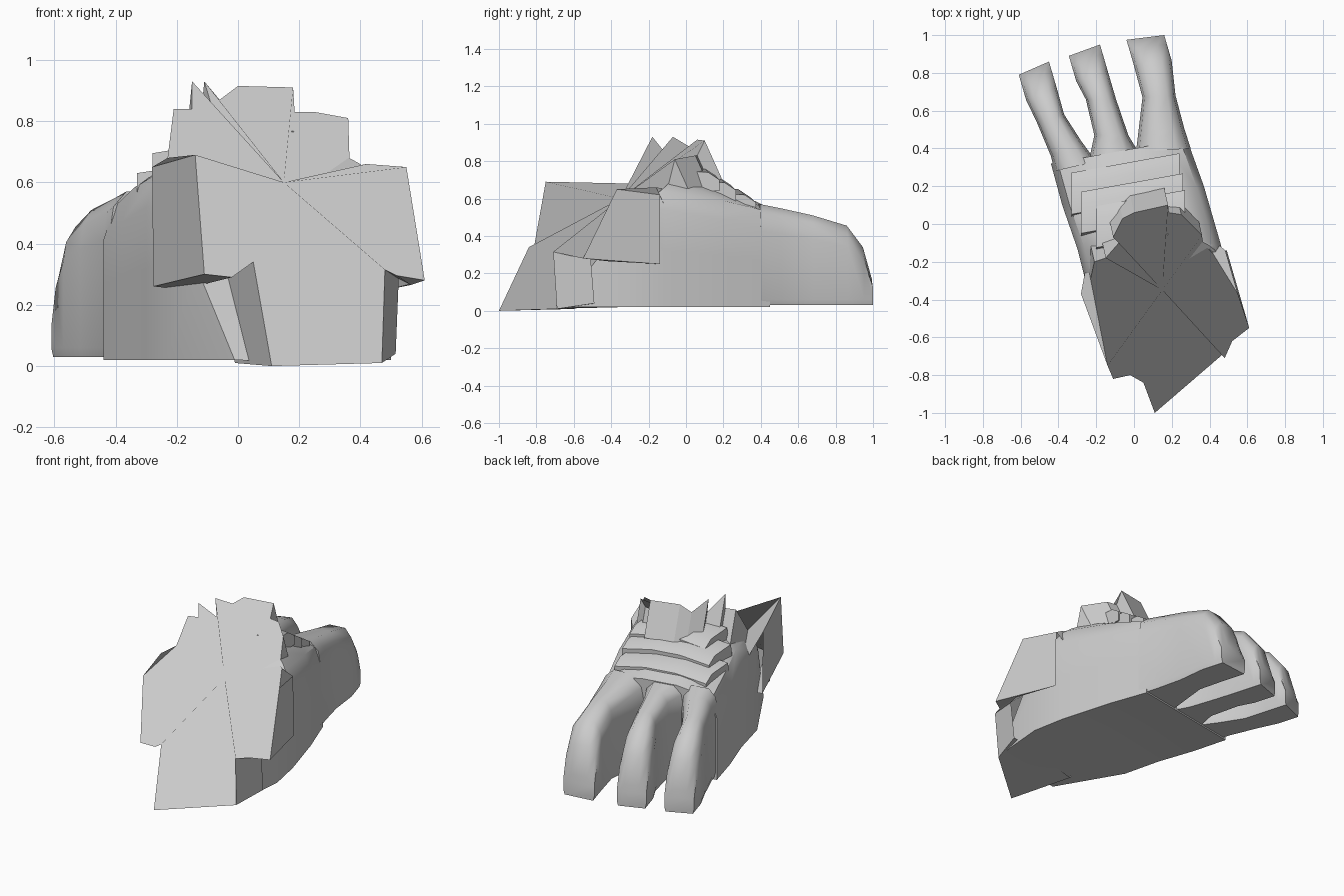
import bpy, bmesh, math
from mathutils import Vector

if "Cube" in bpy.data.objects:
    bpy.data.objects.remove(bpy.data.objects["Cube"])

stone = bpy.data.materials.new("grey stone")
stone.diffuse_color = (0.6, 0.6, 0.6, 1)
stone.use_nodes = True
stone.node_tree.nodes["Principled BSDF"].inputs["Base Color"].default_value = stone.diffuse_color


def finish(bm, name, angle=None):
    bmesh.ops.recalc_face_normals(bm, faces=bm.faces)
    me = bpy.data.meshes.new(name)
    bm.to_mesh(me)
    bm.free()
    ob = bpy.data.objects.new(name, me)
    bpy.context.collection.objects.link(ob)
    me.materials.append(stone)
    if angle:
        bpy.ops.object.select_all(action='DESELECT')
        ob.select_set(True)
        bpy.context.view_layer.objects.active = ob
        bpy.ops.object.shade_smooth_by_angle(angle=math.radians(angle))
    return ob


def loft(rings):
    bm = bmesh.new()
    loops = [[bm.verts.new(p) for p in r] for r in rings]
    n = len(loops[0])
    for a, b in zip(loops, loops[1:]):
        for i in range(n):
            j = (i + 1) % n
            bm.faces.new((a[i], a[j], b[j], b[i]))
    bm.faces.new(loops[0])
    bm.faces.new(loops[-1])
    return bm


def section(lx, ly, rx, ry, profile):
    # profile = (fraction from left to right, height)
    return [(lx + (rx - lx) * t, ly + (ry - ly) * t, z) for t, z in profile]


# Foot body: sections from toe roots to heel, trimmed behind the break
def body_profile(edge, mid, arch):
    return [(0, 0.02), (0, edge * 0.5), (0, edge - 0.12), (0.05, edge - 0.01), (0.2, (edge + mid) / 2),
            (0.35, mid), (0.65, mid), (0.83, (edge + mid) / 2), (0.95, edge), (1, edge - 0.1),
            (1, edge * 0.5), (1, 0.02), (0.5, arch)]


rings = [section(*s[:4], body_profile(*s[4:])) for s in (
    (-0.44, 0.32, 0.28, 0.45, 0.53, 0.57, 0.02),
    (-0.38, 0.10, 0.37, 0.20, 0.59, 0.68, 0.04),
    (-0.30, -0.13, 0.46, -0.11, 0.64, 0.79, 0.04),
    (-0.24, -0.37, 0.50, -0.32, 0.64, 0.82, 0.02),
    (0.0, -0.78, 0.47, -0.68, 0.62, 0.75, 0.01))]
bm = loft(rings)
for co, no in (((0.15, -0.30, 0.58), (0.15, -0.56, 0.83)), ((0.15, -0.30, 0.58), (0.14, -0.79, 0.61))):
    cut = bmesh.ops.bisect_plane(bm, geom=bm.verts[:] + bm.edges[:] + bm.faces[:], plane_co=co,
                                 plane_no=no, clear_outer=True)
    edges = [e for e in cut['geom_cut'] if isinstance(e, bmesh.types.BMEdge)]
    bmesh.ops.holes_fill(bm, edges=edges, sides=0)
finish(bm, "foot_body", 40)

# Toes: root, knuckle and middle sections, then a rounded-down tip
AXIS = Vector((-0.28, 0.96))


def toe_profile(h):
    return [(0.04, 0.03), (0, 0.06), (0, h * 0.75), (0.06, h - 0.05), (0.25, h), (0.75, h),
            (0.94, h - 0.05), (1, h * 0.75), (1, 0.06), (0.96, 0.03)]


toes = {
    "outer_toe": [(-0.42, 0.28, -0.20, 0.33), (-0.44, 0.36, -0.28, 0.44), (-0.515, 0.54, -0.37, 0.58),
                  (-0.61, 0.79, -0.45, 0.86)],
    "middle_toe": [(-0.24, 0.33, 0.03, 0.37), (-0.21, 0.47, -0.03, 0.47), (-0.255, 0.66, -0.095, 0.66),
                   (-0.345, 0.89, -0.18, 0.95)],
    "inner_toe": [(0.01, 0.38, 0.30, 0.40), (0.02, 0.46, 0.265, 0.51), (0.045, 0.67, 0.22, 0.68),
                  (-0.04, 0.975, 0.16, 1.0)]}
for name, st in toes.items():
    rings = [section(*s, toe_profile(h)) for s, h in zip(st[:3], (0.57, 0.55, 0.51))]
    lx, ly, rx, ry = st[3]
    for back, h in ((0.14, 0.455), (0.05, 0.34), (0.0, 0.17)):
        d = AXIS * back
        rings.append(section(lx - d.x, ly - d.y, rx - d.x, ry - d.y, toe_profile(h)))
    finish(loft(rings), name, 60)

# Break: ragged outline fanned to a centre, with shell walls running back into the foot
outline = [(0.11, -1, 0), (0.05, -0.84, 0.34), (-0.02, -0.80, 0.29), (-0.11, -0.82, 0.30),
           (-0.14, -0.75, 0.69), (-0.23, -0.29, 0.68), (-0.21, -0.20, 0.84), (-0.15, -0.18, 0.84),
           (-0.15, -0.18, 0.93), (-0.08, -0.10, 0.83), (-0.11, -0.07, 0.93), (-0.06, 0.03, 0.87),
           (0, 0.06, 0.915), (0.18, 0.10, 0.91), (0.185, 0.06, 0.83), (0.25, 0.05, 0.83),
           (0.36, -0.06, 0.81), (0.365, -0.10, 0.65), (0.42, -0.16, 0.66), (0.55, -0.37, 0.65),
           (0.61, -0.55, 0.28), (0.52, -0.62, 0.295), (0.48, -0.71, 0.315), (0.47, -0.69, 0.01)]
bm = bmesh.new()
centre = bm.verts.new((0.15, -0.35, 0.6))
front = [bm.verts.new(p) for p in outline]
back = []
for x, y, z in outline:
    if y > -0.3:                        # ankle top drops steeply
        off = (-0.02, 0.09, -0.2)
    elif x > 0.5 and y > -0.6:          # right shell ends level
        off = (-0.29 * (-0.14 - y), -0.14 - y, -0.03)
    elif x > 0.4:                       # chipped lower heel
        off = (0.045, 0.20, -0.03 if z > 0.2 else 0.03)
    elif x < 0 and z > 0.2:             # left shell ends level
        off = (-0.37 * (-0.37 - y), -0.37 - y, -0.04)
    else:                               # sole
        off = (-0.12, 0.40, 0.01)
    back.append(bm.verts.new(Vector((x, y, z)) + Vector(off)))
n = len(front)
for i in range(n):
    j = (i + 1) % n
    bm.faces.new((centre, front[i], front[j]))
    bm.faces.new((front[i], back[i], back[j], front[j]))
bmesh.ops.recalc_face_normals(bm, faces=bm.faces)
broken = finish(bm, "broken_ankle")

# The break face points outward and shades as one flat facet
me = broken.data
flat = Vector((0.1, -0.70, 0.71)).normalized()
fan = [p for p in me.polygons if 0 in p.vertices]
if sum(p.area * p.normal.dot(flat) for p in fan) < 0:
    me.flip_normals()
normals = [None] * len(me.loops)
for p in me.polygons:
    p.use_smooth = True
    for li in p.loop_indices:
        normals[li] = flat if 0 in p.vertices else p.normal.copy()
me.normals_split_custom_set(normals)

# Uneven strata stepping down the instep
for k, (y, z, l, r) in enumerate(((0.06, 0.77, -0.20, 0.27), (0.15, 0.715, -0.28, 0.26),
                                  (0.26, 0.65, -0.33, 0.24))):
    rings = []
    for x in (l, (l * 2 + r) / 3, (l + r * 2) / 3, r):
        yy = y + 0.18 * (x - 0.05)
        h = z - (0.03 if x in (l, r) else 0)
        rings.append([(x, yy - 0.16, h - 0.1), (x, yy - 0.14, h + 0.01), (x, yy + 0.02, h),
                      (x, yy + 0.08, h - 0.04), (x, yy + 0.08, h - 0.1)])
    finish(loft(rings), f"instep_layer_{k + 1}", 50)
